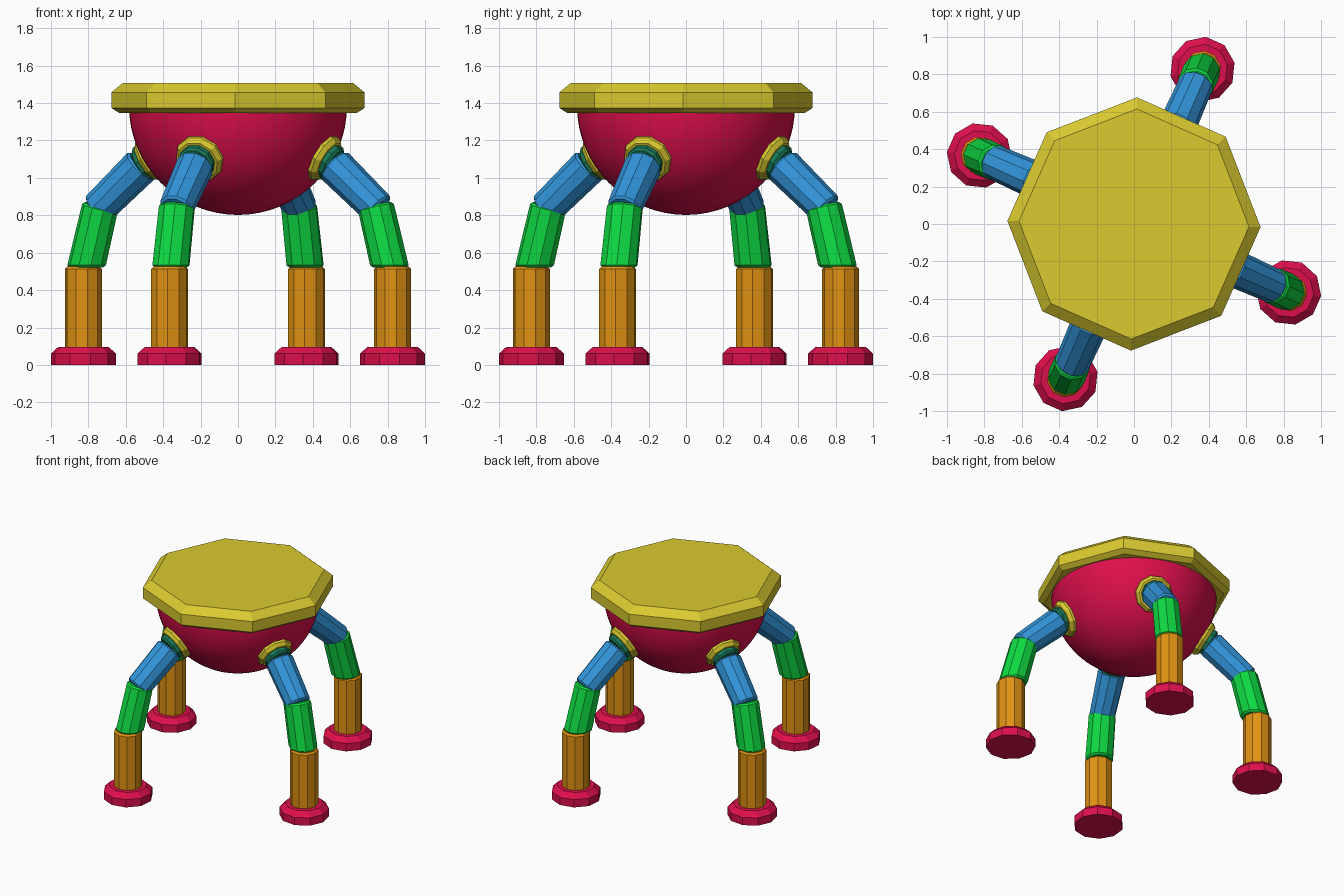
import bpy, bmesh, math
from mathutils import Vector, Matrix

if "Cube" in bpy.data.objects:
    bpy.data.objects.remove(bpy.data.objects["Cube"])

TURN = math.radians(-23.9)   # whole model is turned about z
SIDES = 10


def material(name, rgb):
    lin = [(c / 255 / 12.92) if c < 10 else ((c / 255 + 0.055) / 1.055) ** 2.4 for c in rgb]
    m = bpy.data.materials.new(name)
    m.diffuse_color = (*lin, 1)
    m.use_nodes = True
    m.node_tree.nodes["Principled BSDF"].inputs["Base Color"].default_value = m.diffuse_color
    return m


YELLOW = material("yellow", (218, 202, 48))
CRIMSON = material("crimson", (222, 15, 76))
BLUE = material("blue", (50, 150, 220))
GREEN = material("green", (14, 218, 66))
ORANGE = material("orange", (224, 146, 18))
TEAL = material("teal", (22, 120, 88))


def loft(name, rings, mat, matrix, smooth=False):
    """Skin a list of equal rings of points and cap both ends."""
    bm = bmesh.new()
    loops = [[bm.verts.new(p) for p in ring] for ring in rings]
    n = len(loops[0])
    for a, b in zip(loops, loops[1:]):
        for i in range(n):
            j = (i + 1) % n
            bm.faces.new((a[i], a[j], b[j], b[i]))
    bm.faces.new(loops[0][::-1])
    bm.faces.new(loops[-1])
    bmesh.ops.remove_doubles(bm, verts=bm.verts, dist=1e-5)
    bmesh.ops.recalc_face_normals(bm, faces=bm.faces)
    for f in bm.faces:
        f.smooth = smooth and len(f.verts) < 5
    me = bpy.data.meshes.new(name)
    bm.to_mesh(me)
    bm.free()
    me.materials.append(mat)
    ob = bpy.data.objects.new(name, me)
    ob.matrix_world = matrix
    bpy.context.collection.objects.link(ob)
    return ob


def circle(r, z, n, phase):
    return [Vector((r * math.cos(phase + math.tau * i / n),
                    r * math.sin(phase + math.tau * i / n), z)) for i in range(n)]


def lathe(name, profile, mat, matrix, n=SIDES, phase=0.0, smooth=False):
    return loft(name, [circle(r, z, n, phase) for r, z in profile], mat, matrix, smooth)


def tube(name, p0, p1, r0, r1, mat, matrix, flat_start=False, bevel=0.012):
    """Bevelled limb in the leg's x-z plane; flat_start cuts the start level."""
    p0, p1 = Vector((p0[0], 0, p0[1])), Vector((p1[0], 0, p1[1]))
    axis = (p1 - p0).normalized()
    side = Vector((0, 1, 0))
    other = side.cross(axis)

    def ring(c, r, normal):
        pts = []
        for i in range(SIDES):
            a = math.tau * (i + 0.5) / SIDES
            v = (other * math.cos(a) + side * math.sin(a)) * r
            pts.append(c + v - axis * (v.dot(normal) / axis.dot(normal)))
        return pts
    n0 = Vector((0, 0, 1)) if flat_start else axis
    rings = [ring(p0, r0 - bevel, n0), ring(p0 + axis * bevel, r0, n0),
             ring(p1 - axis * bevel, r1, axis), ring(p1, r1 - bevel, axis)]
    return loft(name, rings, mat, matrix)


# Octagonal seat slab with bevelled rims
base = Matrix.Rotation(TURN, 4, 'Z')
lathe("seat_slab", [(0.637, 1.348), (0.677, 1.374), (0.677, 1.457), (0.615, 1.508)],
      YELLOW, base, 8, math.radians(22.5))

# Smooth round bowl under the slab
CZ, CR = 1.385, 0.583
bowl = [(max(CR * math.sin(t), 0.0), CZ - CR * math.cos(t))
        for t in (math.pi / 2 * k / 16 for k in range(17))]
bowl[0] = (0.001, bowl[0][1])
lathe("bowl", bowl, CRIMSON, base, 48, 0, True)

# Four identical legs
TILT = math.radians(29)
for k in range(4):
    m = Matrix.Rotation(TURN + k * math.pi / 2, 4, 'Z')
    tag = f"leg_{k + 1}_"
    # socket frame: z axis points out along the bowl's normal
    socket = m @ Matrix.Translation((0, 0, CZ)) @ Matrix.Rotation(math.pi / 2 + TILT, 4, 'Y')
    lathe(tag + "collar", [(0.11, 0.53), (0.134, 0.55), (0.134, 0.585), (0.115, 0.61), (0.09, 0.61)],
          YELLOW, socket, SIDES, math.radians(18))
    lathe(tag + "socket", [(0.1, 0.55), (0.1, 0.635), (0.088, 0.648)], TEAL, socket,
          SIDES, math.radians(18))
    # limb segments
    tube(tag + "upper", (0.56, 1.07), (0.825, 0.83), 0.101, 0.093, BLUE, m)
    tube(tag + "middle", (0.888, 0.522), (0.805, 0.85), 0.101, 0.098, GREEN, m, True)
    # shin and foot stand upright
    post = m @ Matrix.Translation((0.904, 0, 0))
    lathe(tag + "shin", [(0.1, 0.08), (0.1, 0.512), (0.088, 0.525)], ORANGE, post,
          SIDES, math.radians(18))
    lathe(tag + "foot", [(0.175, 0), (0.175, 0.06), (0.135, 0.097)], CRIMSON, post,
          SIDES, math.radians(18))
